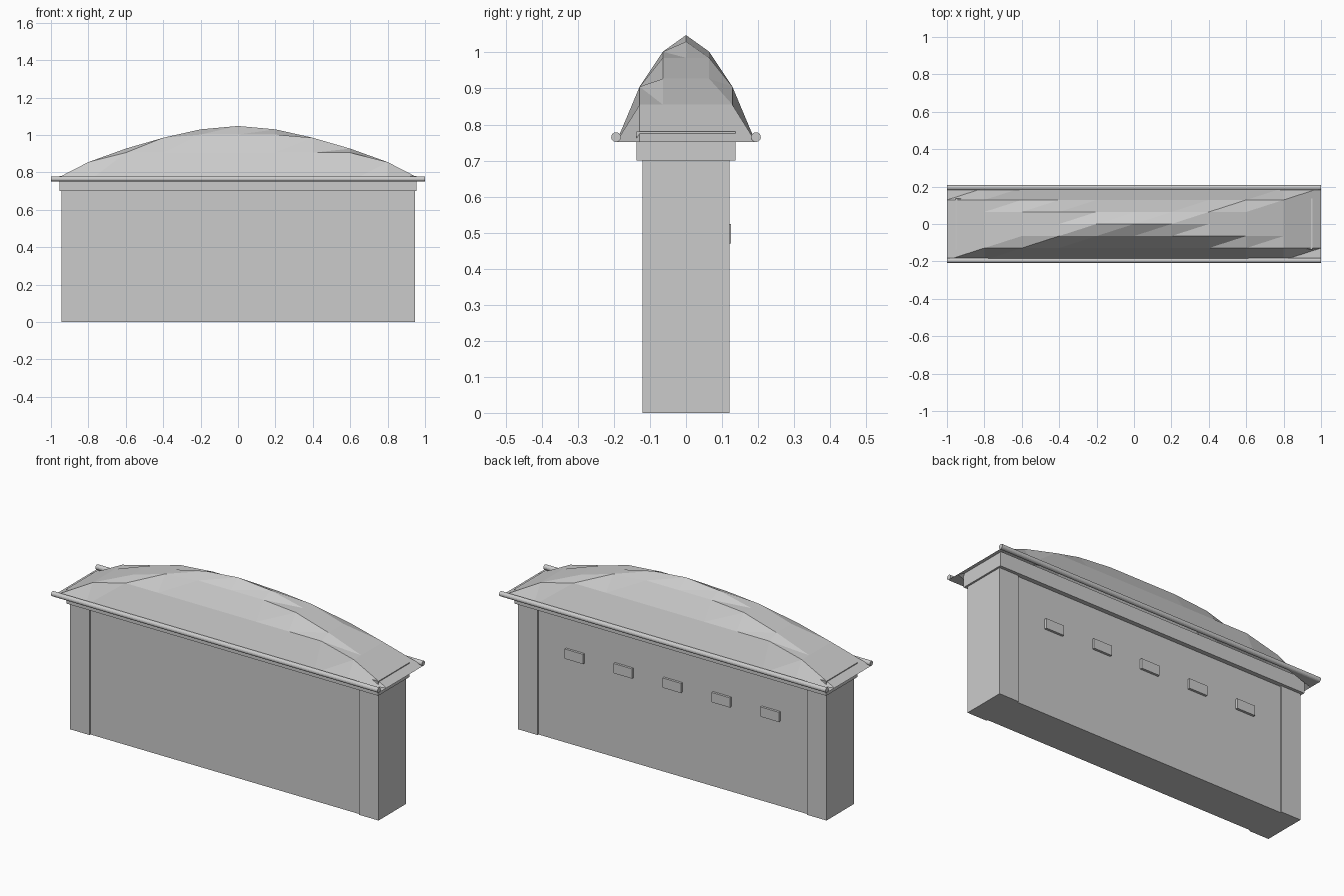
import bpy, bmesh, math

if "Cube" in bpy.data.objects:
    bpy.data.objects.remove(bpy.data.objects["Cube"])

grey = bpy.data.materials.new("plain grey")
grey.diffuse_color = (0.6, 0.6, 0.6, 1)
grey.use_nodes = True
grey.node_tree.nodes["Principled BSDF"].inputs["Base Color"].default_value = grey.diffuse_color


def finish(name, bm):
    me = bpy.data.meshes.new(name)
    bm.to_mesh(me)
    bm.free()
    me.materials.append(grey)
    ob = bpy.data.objects.new(name, me)
    bpy.context.collection.objects.link(ob)
    return ob


def box(name, x0, x1, y0, y1, z0, z1):
    bm = bmesh.new()
    bmesh.ops.create_cube(bm, size=1)
    for v in bm.verts:
        v.co.x = x0 + (v.co.x + 0.5) * (x1 - x0)
        v.co.y = y0 + (v.co.y + 0.5) * (y1 - y0)
        v.co.z = z0 + (v.co.z + 0.5) * (z1 - z0)
    return finish(name, bm)


# Walls: recessed long panel between two end piers
box("wall_panel", -0.825, 0.825, -0.112, 0.112, 0, 0.70)
for side, s in (("left", -1), ("right", 1)):
    a, b = sorted((s * 0.825, s * 0.945))
    box(side + "_pier", a, b, -0.12, 0.12, 0, 0.70)

# Cornice, whose top just breaks through the roof at both ends
box("cornice", -0.955, 0.955, -0.137, 0.137, 0.70, 0.78)

# Row of small windows on the back
for i in range(-2, 3):
    x = i * 0.3
    box("back_window", x - 0.056, x + 0.056, 0.105, 0.125, 0.47, 0.524)

# Roof: two crossing vault profiles, the lower one wins at each grid point
along = [1.048, 1.03, 0.985, 0.927, 0.855, 0.752]    # height by distance in x
across = [1.048, 1.002, 0.905, 0.752]                # height by distance in y
bm = bmesh.new()
grid = [[bm.verts.new((i * 0.2, j * 0.193 / 3, min(along[abs(i)], across[abs(j)])))
         for j in range(-3, 4)] for i in range(-5, 6)]
for i in range(10):
    for j in range(6):
        a, b = grid[i][j], grid[i + 1][j]
        c, d = grid[i + 1][j + 1], grid[i][j + 1]
        bm.faces.new((a, b, c))
        bm.faces.new((a, c, d))
finish("roof", bm)

# Round gutters along both long eaves
for side, s in (("front", -1), ("back", 1)):
    bm = bmesh.new()
    bmesh.ops.create_cone(bm, cap_ends=True, segments=16,
                          radius1=0.0135, radius2=0.0135, depth=2)
    ob = finish(side + "_gutter", bm)
    ob.rotation_euler = (0, math.pi / 2, 0)
    ob.location = (0, s * 0.194, 0.765)
